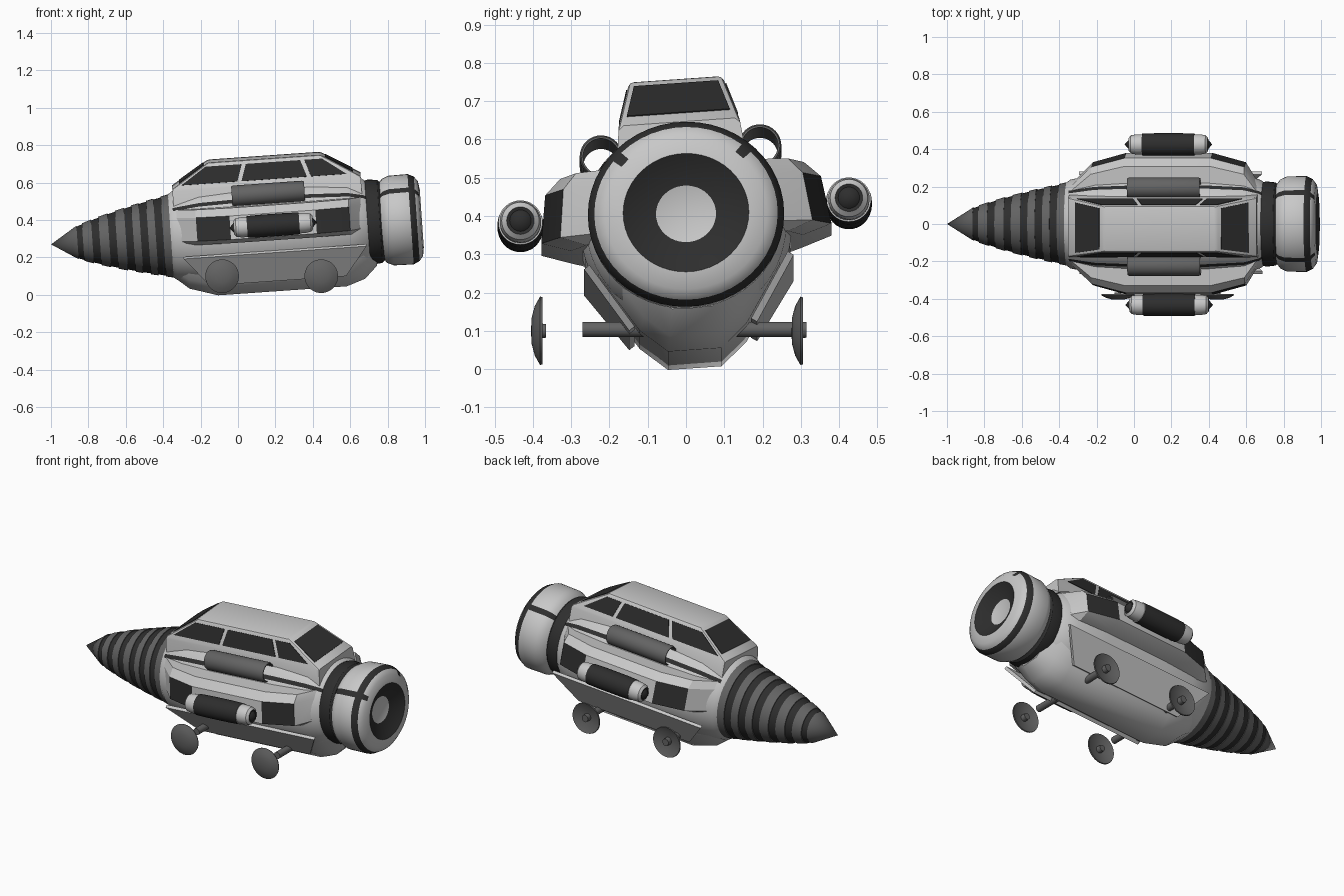
import bpy, bmesh, math
from mathutils import Matrix, Vector

if "Cube" in bpy.data.objects:
    bpy.data.objects.remove(bpy.data.objects["Cube"])

def material(name, v):
    m = bpy.data.materials.new(name)
    m.diffuse_color = (v, v, v, 1)
    m.use_nodes = True
    m.node_tree.nodes["Principled BSDF"].inputs["Base Color"].default_value = m.diffuse_color
    return m

MATS = [material("light_grey", 0.58), material("drill_grey", 0.125), material("near_black", 0.027)]
LIGHT, GREY, DARK = 0, 1, 2
# The craft is pitched and rolled a few degrees; the wheels are level
TILT = (Matrix.Translation((0, 0, 0.34)) @ Matrix.Rotation(math.radians(-4), 4, 'Y')
        @ Matrix.Rotation(math.radians(4), 4, 'X'))

def finish(name, bm, matrix=TILT, smooth=32):
    bmesh.ops.remove_doubles(bm, verts=bm.verts, dist=1e-5)
    bmesh.ops.recalc_face_normals(bm, faces=bm.faces)
    bm.transform(matrix)
    me = bpy.data.meshes.new(name)
    bm.to_mesh(me)
    bm.free()
    for m in MATS:
        me.materials.append(m)
    if smooth:
        me.shade_smooth()
        me.set_sharp_from_angle(angle=math.radians(smooth))
    ob = bpy.data.objects.new(name, me)
    bpy.context.collection.objects.link(ob)
    return ob

def skin(bm, rings, colour, closed=True):
    """Bridge equal-length point rings; colour(i, j) gives each face's material."""
    vs = [[bm.verts.new(p) for p in r] for r in rings]
    n = len(rings[0])
    for i in range(len(vs) - 1):
        for j in range(n):
            k = (j + 1) % n
            f = bm.faces.new((vs[i][j], vs[i][k], vs[i + 1][k], vs[i + 1][j]))
            f.material_index = colour(i, j)
    if closed:
        bm.faces.new(vs[0])
        bm.faces.new(vs[-1])

def lathe(name, profile, colour, n=48, y=0, z=0, sy=1, matrix=TILT):
    """Revolve (x, radius) points round the x axis; angle 0 is straight up."""
    bm = bmesh.new()
    rings = []
    for x, r in profile:
        rings.append([(x, y + sy * r * math.sin((j - .5) * math.tau / n),
                       z + r * math.cos((j - .5) * math.tau / n)) for j in range(n)])
    skin(bm, rings, colour, closed=False)
    return finish(name, bm, matrix)

def plate(name, pts, outward, mat, thick=0.006):
    pts = [Vector(p) for p in pts]
    nrm = (pts[1] - pts[0]).cross(pts[2] - pts[0]).normalized()
    if nrm.dot(Vector(outward)) < 0:
        nrm = -nrm
    bm = bmesh.new()
    skin(bm, [[p - nrm * 0.003 for p in pts], [p + nrm * (thick - .003) for p in pts]],
         lambda i, j: mat)
    for f in bm.faces:
        f.material_index = mat
    return finish(name, bm, smooth=0)

# Drill nose: alternating bands, dark ones slightly sunken
edges = [-1.002, -.86, -.83, -.78, -.74, -.69, -.65, -.60, -.56, -.52, -.48, -.44, -.40, -.35]
prof, cols = [], []
for i in range(len(edges) - 1):
    dark = i % 2
    for x in edges[i:i + 2]:
        r = 0.225 * (max(x + 1, 0) / 0.65) ** 0.6
        prof.append((x, max(r - 0.005 * dark, 0)))
    cols += [DARK if dark else GREY, GREY]
lathe("drill_nose", prof + [(-.35, 0)], lambda i, j: cols[i] if i < len(cols) else GREY)

# Barrel hull with a painted stripe along each shoulder
N = 72
stripe = {round(48 / 360 * N), N - round(48 / 360 * N)}
lathe("hull", [(-.37, 0), (-.37, .215), (-.34, .238), (-.2, .265), (0, .275), (.4, .275),
               (.6, .262), (.68, .235), (.71, .21), (.71, 0)],
      lambda i, j: DARK if j in stripe and 1 < i < 8 else LIGHT, n=N)

# Belly: lofted keel section
sec = [(.24, .02), (.238, -.12), (.14, -.27), (.07, -.33)]
full = sec + [(-y, z) for y, z in reversed(sec)]
bm = bmesh.new()
skin(bm, [[(x, y * a, z * b) for y, z in full]
          for x, a, b in ((-.35, .8, .68), (-.28, .92, .86), (-.13, 1, 1), (.56, 1, 1),
                          (.66, .9, .9), (.73, .75, .7))], lambda i, j: LIGHT)
finish("belly", bm, smooth=40)

for s, side in ((-1, "left"), (1, "right")):
    # Skirt plate along the lower flank
    plate("skirt_" + side, [(-.30, s * .262, -.10), (.68, s * .262, -.10),
                            (.56, s * .155, -.26), (-.17, s * .155, -.26)],
          (0, s, -1), LIGHT, 0.018)
    # Sponson with dark angled panels fore and aft
    plan = [(-.34, .15), (-.33, .22), (-.22, .33), (-.04, .38), (.42, .38), (.60, .33),
            (.68, .2), (.68, .15)]
    bm = bmesh.new()
    skin(bm, [[(x, s * y * k, z) for x, y in plan]
              for z, k in ((-.04, .8), (-.015, 1), (.11, .95), (.15, .84))],
         lambda i, j: DARK if i == 1 and j in (2, 4) else LIGHT)
    finish("sponson_" + side, bm, smooth=20)
    # Thruster pod
    half = [(-.045, 0), (-.02, .028), (-.022, .036), (-.01, .049), (.02, .054), (.05, .054),
            (.05, .058), (.12, .06)]
    pc = [DARK, DARK, LIGHT, LIGHT, LIGHT, LIGHT, DARK]
    lathe("thruster_pod_" + side, half + [(.38 - x, r) for x, r in reversed(half)],
          lambda i, j: (pc + [DARK] + pc[::-1])[i], n=32, y=s * .43, z=.05)
    # Open shoulder tube
    lathe("shoulder_tube_" + side,
          [(-.02, .047), (-.02, .052), (-.01, .056), (.36, .056), (.37, .052), (.37, .047), (-.02, .047)],
          lambda i, j: GREY, n=32, y=s * .208, z=.205)

# Cabin body
Z0, Z1 = .26, .387              # sill and roof heights
W0, W1 = .158, .122             # half widths there
F0, F1, R0, R1 = -.335, -.135, .675, .467   # front and rear x there
bm = bmesh.new()
skin(bm, [[(a, -w, z), (b, -w, z), (b, w, z), (a, w, z)]
          for z, w, a, b in ((.14, .172, -.335, .675), (Z0, W0, F0, R0), (Z1, W1, F1, R1))],
     lambda i, j: LIGHT)
bmesh.ops.recalc_face_normals(bm, faces=bm.faces)
bmesh.ops.bevel(bm, geom=[e for e in bm.edges if max(v.co.z for v in e.verts) > .3],
                offset=.012, segments=2, affect='EDGES', profile=.5)
finish("cabin", bm, smooth=25)

# Cabin windows
def lerp(a, b, t):
    return a + (b - a) * t

L, H = .277, .366
side_windows = [[(-.285, L), (-.15, H), (.045, H), (.015, L)],
                [(.037, L), (.067, H), (.358, H), (.388, L)],
                [(.41, L), (.38, H), (.475, H), (.60, L)]]
for s, side in ((-1, "left"), (1, "right")):
    for k, win in enumerate(side_windows):
        plate(f"window_{side}_{k + 1}",
              [(x, s * lerp(W0, W1, (z - Z0) / (Z1 - Z0)), z) for x, z in win], (0, s, 0), DARK)
for name, a, b, d in (("windscreen", F0, F1, -1), ("rear_window", R0, R1, 1)):
    pts = []
    for t, s in ((.2, -1), (.2, 1), (.88, 1), (.88, -1)):
        pts.append((lerp(a, b, t), s * (lerp(W0, W1, t) - .016), lerp(Z0, Z1, t)))
    plate(name, pts, (d, 0, 0), DARK)

# Collar and rear engine with ring, two shoulder stripes and a recessed nozzle
lathe("engine_collar", [(.69, 0), (.69, .222), (.71, .228), (.76, .222), (.785, .2), (.785, 0)],
      lambda i, j: DARK)
eng = [(.765, 0), (.765, .20), (.785, .225), (.82, .24), (.925, .242), (.958, .226),
       (.978, .2), (.985, .155), (.94, .074), (.942, 0)]
ecol = [LIGHT, LIGHT, LIGHT, LIGHT, DARK, LIGHT, LIGHT, DARK, LIGHT]
lathe("rear_engine", eng,
      lambda i, j: DARK if j in (6, 42) and 0 < i < 6 else ecol[i], sy=1.06)

# Wheels (all dished the same way) and axles
for k, wx in enumerate((-.085, .445)):
    end = "front" if k == 0 else "rear"
    for wy, side in ((-.405, "left"), (.275, "right")):
        turn = Matrix.Translation((wx, wy, .1)) @ Matrix.Rotation(math.radians(90), 4, 'Z')
        lathe(f"{end}_{side}_wheel",
              [(0, 0), (.002, .035), (.01, .065), (.024, .09), (.03, .088), (.018, .06),
               (.012, .02), (.04, .018), (.04, 0)], lambda i, j: GREY, n=32, matrix=turn)
    turn = Matrix.Translation((wx, 0, .104)) @ Matrix.Rotation(math.radians(90), 4, 'Z')
    lathe(end + "_axle", [(-.27, 0), (-.27, .02), (.315, .02), (.315, 0)],
          lambda i, j: GREY, n=16, matrix=turn)
